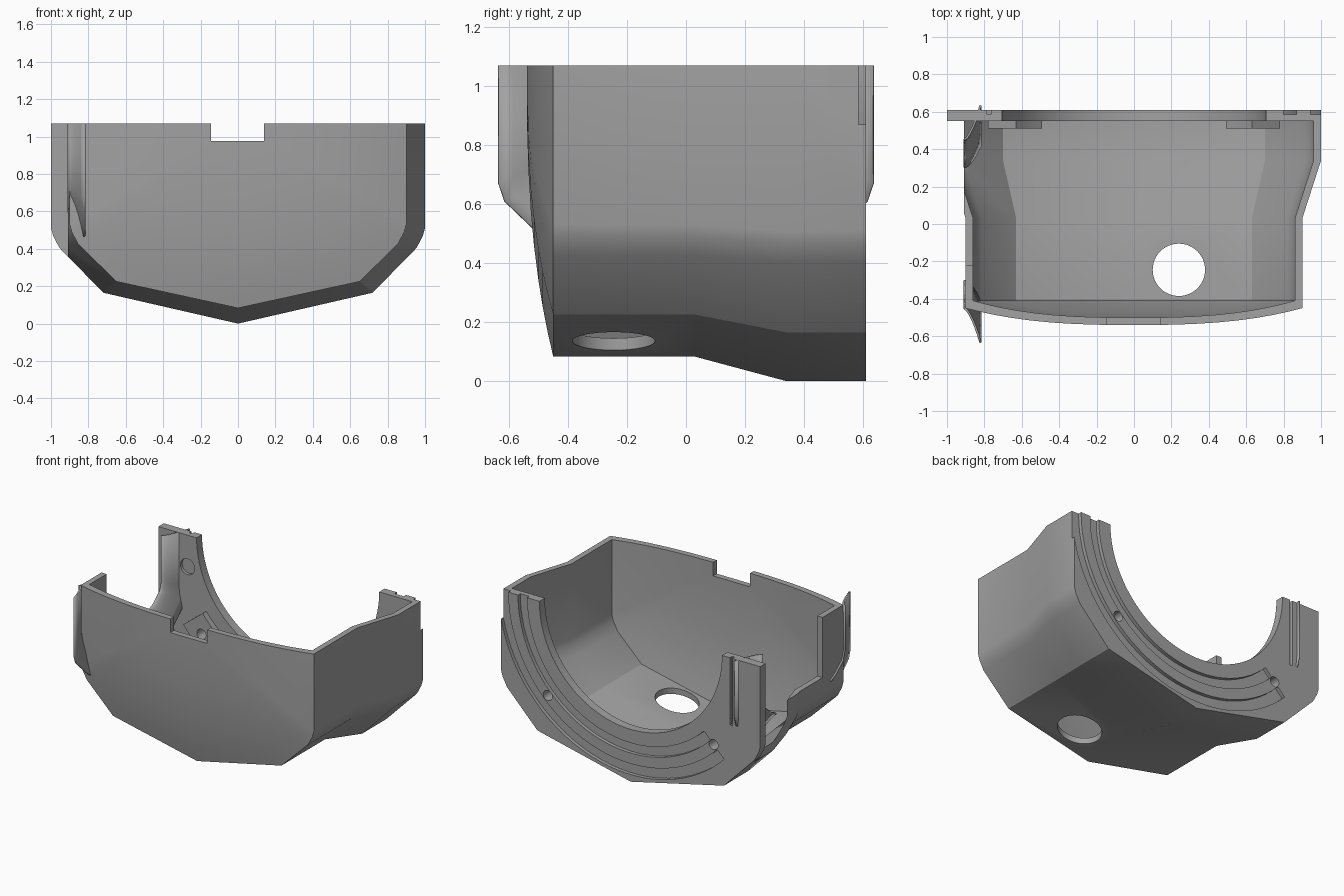
import bpy, bmesh, math
from mathutils import Matrix

if "Cube" in bpy.data.objects:
    bpy.data.objects.remove(bpy.data.objects["Cube"])

TOP = 1.07
grey = bpy.data.materials.new("grey_plastic")
grey.diffuse_color = (0.36, 0.36, 0.36, 1)
grey.use_nodes = True
grey.node_tree.nodes["Principled BSDF"].inputs["Base Color"].default_value = grey.diffuse_color


def make(name, bm):
    bmesh.ops.recalc_face_normals(bm, faces=bm.faces)
    me = bpy.data.meshes.new(name)
    bm.to_mesh(me)
    bm.free()
    ob = bpy.data.objects.new(name, me)
    bpy.context.collection.objects.link(ob)
    me.materials.append(grey)
    return ob


def loft(name, rings, closed=True):
    bm = bmesh.new()
    vs = [[bm.verts.new(p) for p in r] for r in rings]
    n = len(rings[0])
    for a, b in zip(vs, vs[1:]):
        for i in range(n if closed else n - 1):
            j = (i + 1) % n
            bm.faces.new((a[i], a[j], b[j], b[i]))
    if closed:
        bm.faces.new(vs[0])
        bm.faces.new(vs[-1])
    return make(name, bm)


def box(name, x, y, z):
    return loft(name, [[(x[0], yy, z[0]), (x[1], yy, z[0]), (x[1], yy, z[1]), (x[0], yy, z[1])] for yy in y])


def cylinder(name, centre, r, depth, axis, seg=48):
    bm = bmesh.new()
    m = Matrix.Translation(centre)
    if axis == 'Y':
        m = m @ Matrix.Rotation(math.pi / 2, 4, 'X')
    bmesh.ops.create_cone(bm, cap_ends=True, segments=seg, radius1=r, radius2=r, depth=depth, matrix=m)
    return make(name, bm)


def arc_bar(name, r0, r1, y, a0, a1, seg=40):
    # curved bar around the centre of the rear opening
    rings = []
    for i in range(seg + 1):
        a = math.radians(a0 + (a1 - a0) * i / seg)
        rings.append([(r * math.cos(a), yy, TOP + r * math.sin(a))
                      for r, yy in ((r0, y[0]), (r1, y[0]), (r1, y[1]), (r0, y[1]))])
    return loft(name, rings)


def boolean(ob, cutters):
    for c in cutters:
        m = ob.modifiers.new("cut", 'BOOLEAN')
        m.operation, m.solver, m.object = 'DIFFERENCE', 'EXACT', c
        bpy.context.view_layer.objects.active = ob
        bpy.ops.object.modifier_apply(modifier=m.name)
        bpy.data.objects.remove(c)


def section(y, wide, inner, s=1.0):
    # half hull profile, narrow (wide=0) to wide (wide=1), then mirrored
    a, zc = 0.9 + 0.1 * wide, 0.47 - 0.02 * wide
    b, zb, z0 = 0.65 + 0.07 * wide, 0.225 - 0.06 * wide, 0.083 - 0.083 * wide
    if inner:
        a, zc, b, zb, z0 = a - 0.04, zc + 0.018, b - 0.02, zb + 0.037, z0 + 0.04
    half = [(a, zc + 0.06), (a - 0.012, zc + 0.018), (a - 0.045, zc - 0.045), (b, zb)]
    half = [(x * s, TOP + (z - TOP) * s) for x, z in half]
    half.insert(0, (a * s, 1.4 if inner else TOP))
    pts = half + [(0, TOP + (z0 - TOP) * s)] + [(-x, z) for x, z in reversed(half)]
    return [(x, y, z) for x, z in pts]


def hull(name, inner):
    front = -0.41 if inner else -0.45
    rings = [section(front - 0.09 * (1 - s ** 2.7), 0, inner, s)
             for s in (0.05, 0.2, 0.35, 0.5, 0.62, 0.74, 0.83, 0.92)]
    rings += [section(y, w, inner) for y, w in
              ((front, 0), (0.03, 0), (0.34, 1), (0.55 if inner else 0.61, 1))]
    return loft(name, rings)


# Hollow hull with domed front wall and flat rear plate
shell = hull("shell", False)
boolean(shell, [
    hull("cavity", True),
    cylinder("rear_opening", (0, 0.58, TOP), 0.705, 0.2, 'Y', 96),
    box("front_notch", (-0.145, 0.14), (-0.7, -0.3), (0.975, 1.3)),
    box("side_trim", (-1.2, -0.91), (-0.8, 0.55), (-0.2, 1.3)),
    box("side_window", (-1.2, -0.78), (-0.22, 0.55), (0.65, 1.3)),
    cylinder("floor_hole", (0.24, -0.245, 0.1), 0.14, 0.6, 'Z'),
    arc_bar("inner_groove", 0.80, 0.87, (0.585, 0.7), 10, -135),
    arc_bar("outer_groove", 0.945, 1.02, (0.585, 0.7), 10, -135),
    box("rear_slit", (-0.785, -0.765), (0.585, 0.7), (0.6, 1.3)),
    cylinder("ear_recess", (-0.775, 0.54, 0.85), 0.055, 0.06, 'Y', 32),
])

# Screw bosses behind the rear plate
bosses = []
for side, label in ((-1, "left"), (1, "right")):
    a = -45 if side > 0 else -135
    bosses.append(arc_bar(label + "_screw_boss", 0.80, 0.99, (0.51, 0.56), a - 7, a + 7, 4))
    for ob in (shell, bosses[-1]):
        boolean(ob, [cylinder("screw_hole", (side * 0.64, 0.56, 0.43), 0.035, 0.3, 'Y', 24)])

# Flared rim of the side window, one piece at each end
rim = [((0.635, TOP), (0.45, TOP)), ((0.635, 0.67), (0.45, 0.75)), ((0.615, 0.61), (0.43, 0.69)),
       ((0.5, 0.5), (0.36, 0.63)), ((0.42, 0.43), (0.3, 0.6))]
rims = []
for side, label in ((-1, "front"), (1, "rear")):
    rings = []
    for i in range(7):
        t = i / 6
        f = t ** 1.6
        rings.append([(-0.908 + 0.088 * t, side * (n[0] + (w[0] - n[0]) * f), n[1] + (w[1] - n[1]) * f)
                      for w, n in rim])
    ob = loft(label + "_window_rim", rings, closed=False)
    m = ob.modifiers.new("thickness", 'SOLIDIFY')
    m.thickness, m.offset = 0.012, 0
    rims.append(ob)

# Smooth curved areas, keep hard edges
for ob in [shell] + bosses + rims:
    bpy.ops.object.select_all(action='DESELECT')
    ob.select_set(True)
    bpy.context.view_layer.objects.active = ob
    bpy.ops.object.shade_smooth_by_angle(angle=math.radians(28))
